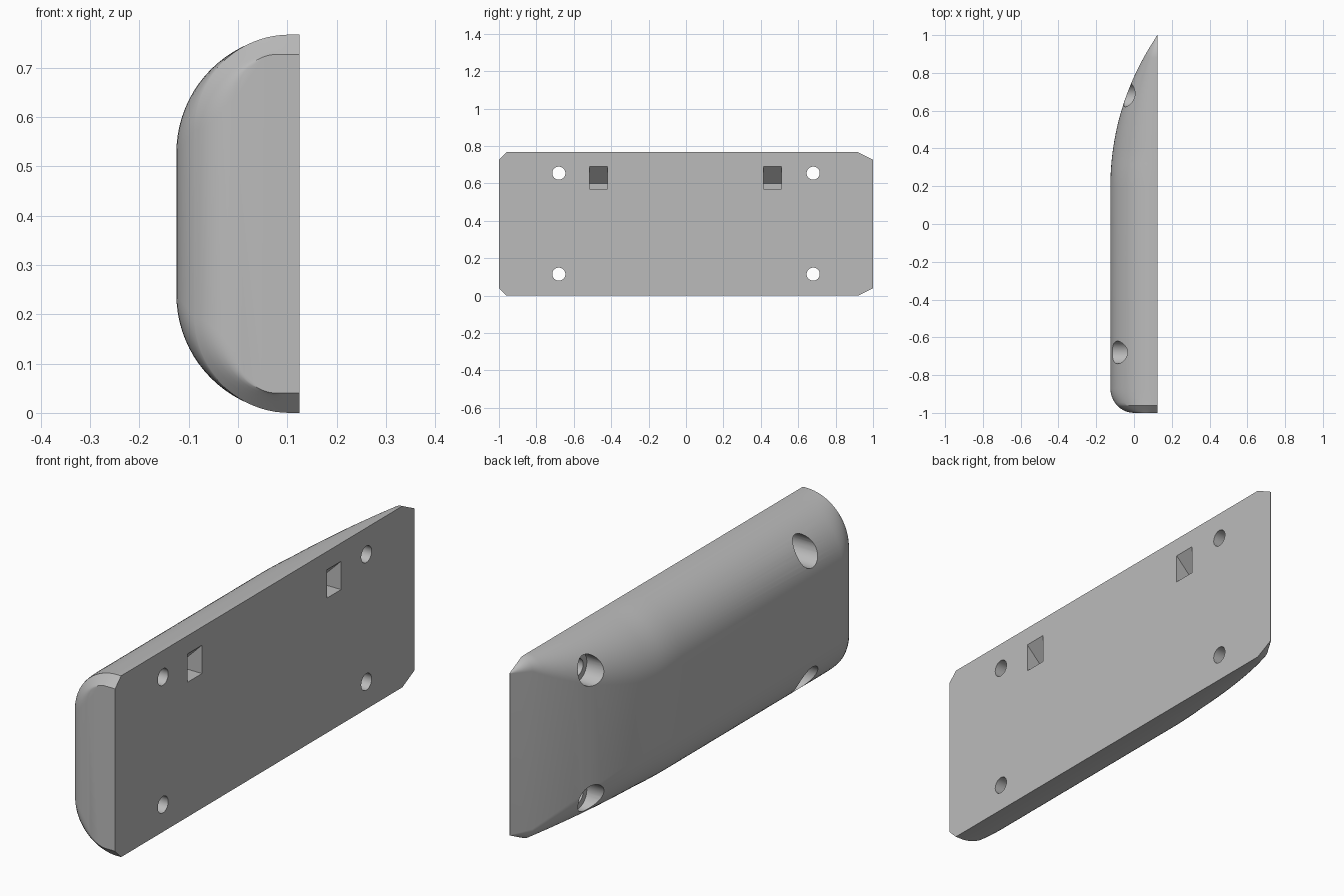
import bpy, bmesh
from math import sqrt, sin, cos, pi, radians
from mathutils import Matrix

cube = bpy.data.objects.get("Cube")
if cube:
    bpy.data.objects.remove(cube, do_unlink=True)

grey = bpy.data.materials.new("plain grey")
grey.use_nodes = True
colour = (0.5, 0.5, 0.5, 1)
grey.diffuse_color = colour
grey.node_tree.nodes["Principled BSDF"].inputs["Base Color"].default_value = colour

BACK, FRONT, MID, HALF = 0.125, -0.125, 0.3835, 0.3835
ARC, STEPS = 1.405, 20


def make_object(name, bm):
    bmesh.ops.recalc_face_normals(bm, faces=bm.faces)
    mesh = bpy.data.meshes.new(name)
    bm.to_mesh(mesh)
    bm.free()
    mesh.materials.append(grey)
    obj = bpy.data.objects.new(name, mesh)
    bpy.context.collection.objects.link(obj)
    return obj


def loft(bm, rings):
    loops = [[bm.verts.new(p) for p in ring] for ring in rings]
    for a, b in zip(loops, loops[1:]):
        for i in range(len(a)):
            j = (i + 1) % len(a)
            bm.faces.new((a[i], a[j], b[j], b[i]))
    bm.faces.new(loops[0])
    bm.faces.new(loops[-1])


def section(y):
    """Rounded outline of the body at one station along its length."""
    x, r, half = FRONT, 0.24, HALF
    if y < -0.87:                       # rounded near end
        s = 1 - sqrt(max(0, 1 - ((y + 0.87) / 0.13) ** 2))
        x += 0.125 * s
        r -= 0.16 * s
    if y > 0.2:                         # long sweep to the thin end
        x += ARC - sqrt(ARC ** 2 - (y - 0.2) ** 2)
    x = min(x, BACK - 0.002)
    r = min(r, BACK - x - 0.0005)
    half -= 0.04 * max(0, (-y - 0.96) / 0.04, (y - 0.92) / 0.08)
    top = []
    for i in range(STEPS + 1):
        a = pi / 2 * i / STEPS
        top.append((x + r - r * sin(a), half - r + r * cos(a)))
    outline = [(BACK, half)] + top
    outline += [(px, -pz) for px, pz in reversed(outline)]
    return [(px, y, MID + pz) for px, pz in outline]


# Body
stations = [-0.87 - 0.13 * sin(pi / 2 * i / 10) for i in range(11)]
stations += [0.2 + 0.8 * i / 20 for i in range(21)] + [-0.96]
bm = bmesh.new()
loft(bm, [section(y) for y in sorted(stations)])
body = make_object("body", bm)


def cut(bm):
    cutter = make_object("cutter", bm)
    cutter.hide_render = True
    mod = body.modifiers.new("cut", "BOOLEAN")
    mod.operation, mod.solver, mod.object = "DIFFERENCE", "EXACT", cutter
    bpy.ops.object.select_all(action="DESELECT")
    bpy.context.view_layer.objects.active = body
    body.select_set(True)
    bpy.ops.object.modifier_apply(modifier=mod.name)
    bpy.data.objects.remove(cutter, do_unlink=True)


def bore(y, z, radius, x0, x1):
    bm = bmesh.new()
    place = Matrix.Translation(((x0 + x1) / 2, y, z)) @ Matrix.Rotation(radians(90), 4, "Y")
    bmesh.ops.create_cone(bm, cap_ends=True, segments=32, radius1=radius,
                          radius2=radius, depth=x1 - x0, matrix=place)
    cut(bm)


# Screw holes with wide recesses for the heads
for y in (-0.68, 0.68):
    for z in (0.115, 0.655):
        bore(y, z, 0.035, -0.3, 0.3)
        bore(y, z, 0.06, -0.3, 0.03)

# Hanging slots with a sloping ceiling
slot = [(0.135, 0.57), (0.135, 0.7), (0.035, 0.6), (0.035, 0.57)]
for y in (-0.467, 0.463):
    bm = bmesh.new()
    loft(bm, [[(x, y + side, z) for x, z in slot] for side in (-0.048, 0.048)])
    cut(bm)

bpy.ops.object.shade_smooth_by_angle(angle=radians(30))
